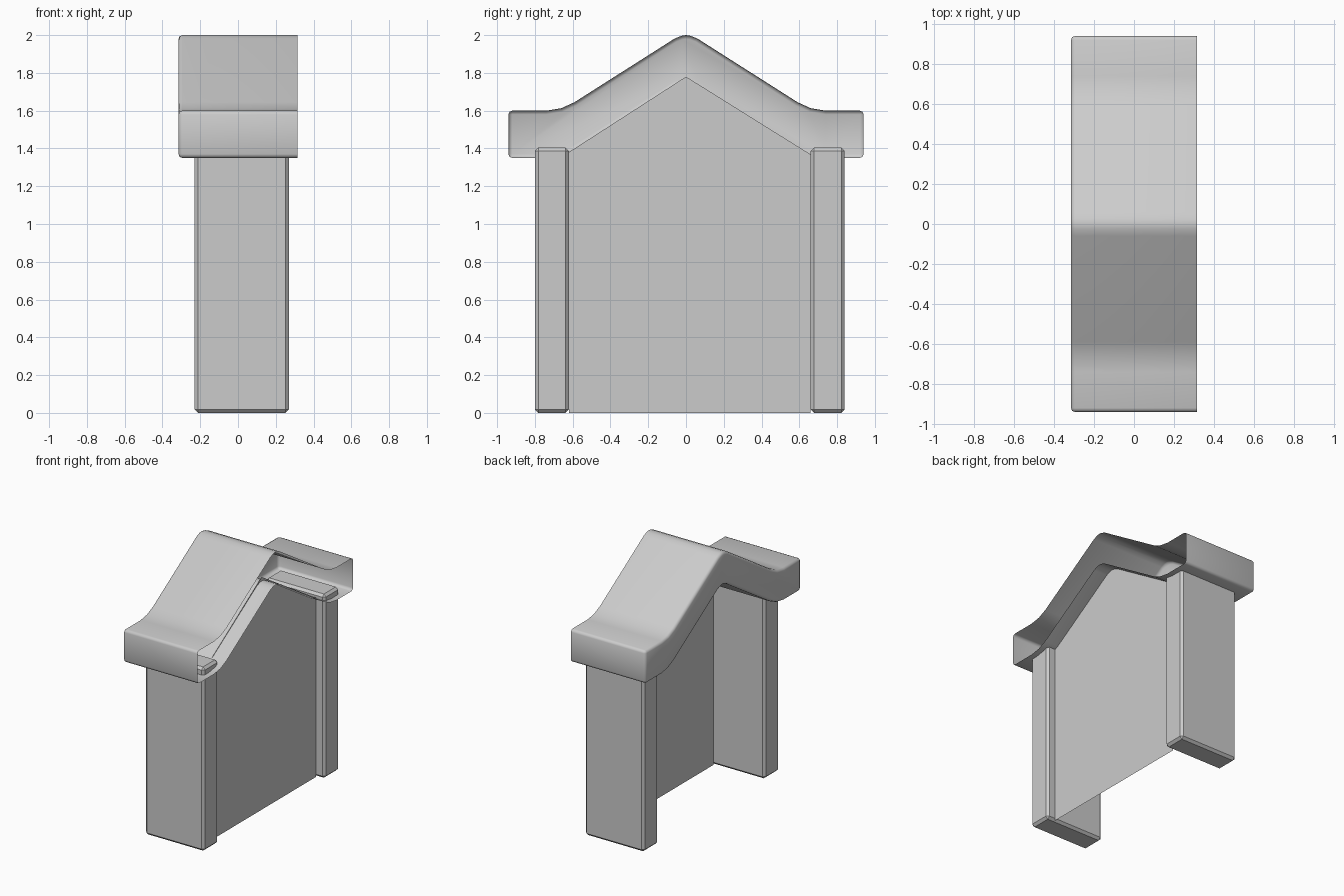
import bpy, bmesh

if "Cube" in bpy.data.objects:
    bpy.data.objects.remove(bpy.data.objects["Cube"])


def add_object(name, bm, smooth=None):
    mesh = bpy.data.meshes.new(name)
    bm.to_mesh(mesh)
    bm.free()
    obj = bpy.data.objects.new(name, mesh)
    bpy.context.collection.objects.link(obj)
    if smooth:
        bpy.ops.object.select_all(action='DESELECT')
        obj.select_set(True)
        bpy.context.view_layer.objects.active = obj
        bpy.ops.object.shade_smooth_by_angle(angle=smooth)
    return obj


def post(name, y0, y1):
    # chamfered upright reaching into the hollow roof
    lo, hi = (-0.23, y0, 0.0), (0.27, y1, 1.405)
    bm = bmesh.new()
    bmesh.ops.create_cube(bm, size=1)
    for v in bm.verts:
        v.co = [hi[i] if v.co[i] > 0 else lo[i] for i in range(3)]
    bmesh.ops.bevel(bm, geom=bm.edges[:], offset=0.018, segments=1,
                    profile=0.5, affect='EDGES')
    return add_object(name, bm)


post("front_post", -0.80, -0.62)
post("back_post", 0.66, 0.84)

# thin gabled wall panel between the posts
bm = bmesh.new()
outline = [(-0.62, 0), (0.66, 0), (0.66, 1.368), (0, 1.78), (-0.62, 1.38)]
bm.faces.new([bm.verts.new((0.20, y, z)) for y, z in outline])
add_object("wall_panel", bm)

# roof: mirrored eaves profile, hollow and open at the +x end
X, THICK = 0.315, 0.25
half = [(-0.94, 1.6), (-0.74, 1.6), (-0.66, 1.613), (-0.59, 1.645),
        (-0.06, 1.982), (-0.025, 1.996)]
top = half + [(0, 2.0)] + [(-y, z) for y, z in reversed(half)]
ring = top + [(y, z - THICK) for y, z in reversed(top)]
bm = bmesh.new()
left = [bm.verts.new((-X, y, z)) for y, z in ring]
right = [bm.verts.new((X, y, z)) for y, z in ring]
bm.faces.new(left)
open_cap = bm.faces.new(right[::-1])
n = len(ring)
for i in range(n):
    j = (i + 1) % n
    bm.faces.new((left[j], left[i], right[i], right[j]))
bmesh.ops.recalc_face_normals(bm, faces=bm.faces[:])

# round the -x rim and the eave corners
rounded = [e for e in bm.edges
           if all(v.co.x < 0 for v in e.verts)
           or all(abs(v.co.y) > 0.93 for v in e.verts)
           and not all(v.co.x > 0 for v in e.verts)]
bmesh.ops.bevel(bm, geom=rounded, offset=0.02, segments=2,
                profile=0.5, affect='EDGES')
caps = [f for f in bm.faces if all(v.co.x > X - 0.001 for v in f.verts)]
bmesh.ops.delete(bm, geom=caps, context='FACES_ONLY')
add_object("roof", bm, smooth=0.85)
